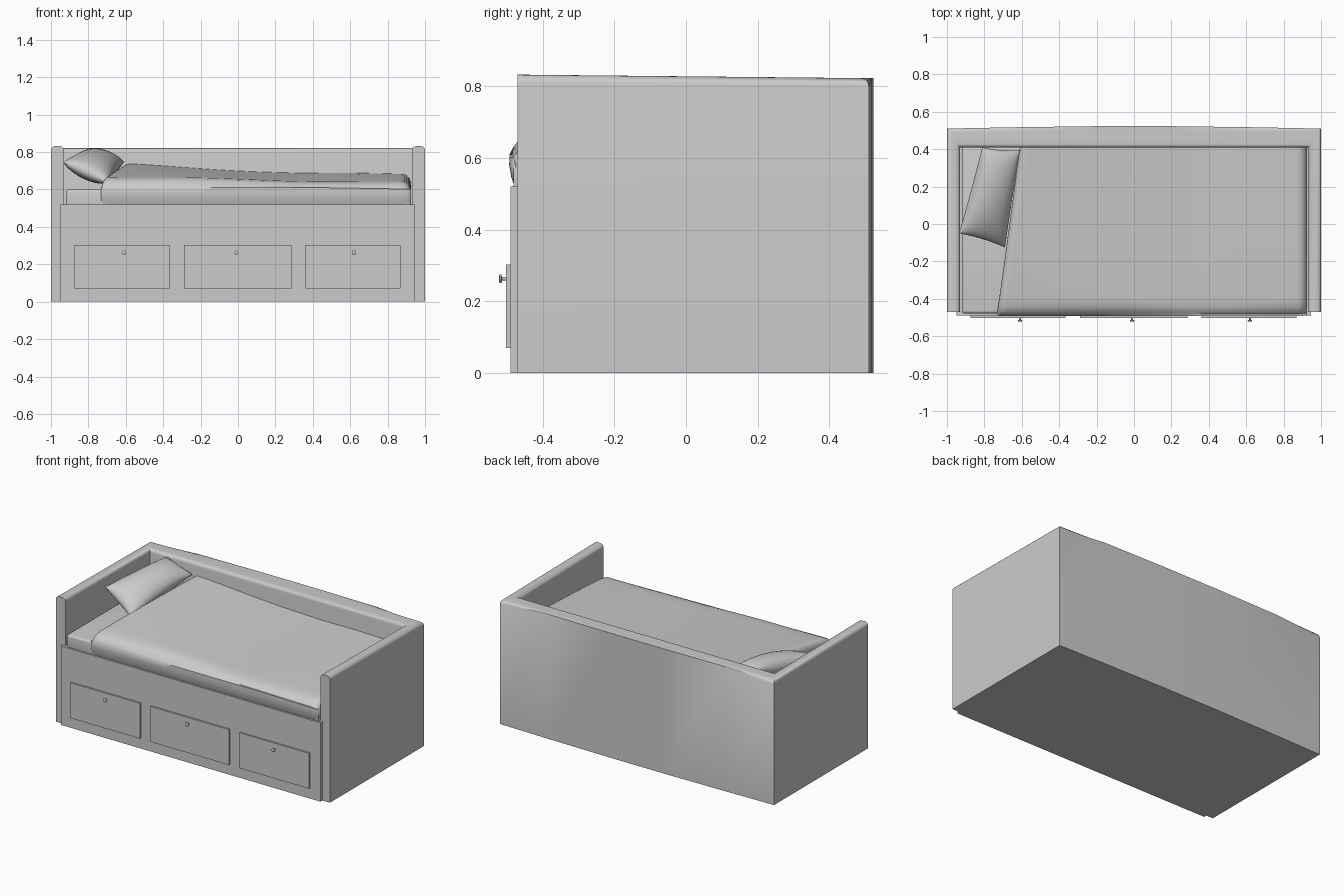
import bpy, bmesh, math
from mathutils import Vector

if "Cube" in bpy.data.objects:
    bpy.data.objects.remove(bpy.data.objects["Cube"])


def finish(name, bm, smooth=False):
    bmesh.ops.recalc_face_normals(bm, faces=bm.faces)
    me = bpy.data.meshes.new(name)
    bm.to_mesh(me)
    bm.free()
    ob = bpy.data.objects.new(name, me)
    bpy.context.collection.objects.link(ob)
    if smooth:
        bpy.ops.object.select_all(action='DESELECT')
        ob.select_set(True)
        bpy.context.view_layer.objects.active = ob
        bpy.ops.object.shade_smooth_by_angle(angle=math.radians(40))
    return ob


def box(name, x0, x1, y0, y1, z0, z1, bevel=0):
    bm = bmesh.new()
    bmesh.ops.create_cube(bm, size=1)
    for v in bm.verts:
        v.co = ((x0 + x1) / 2 + v.co.x * (x1 - x0),
                (y0 + y1) / 2 + v.co.y * (y1 - y0),
                (z0 + z1) / 2 + v.co.z * (z1 - z0))
    if bevel:
        bmesh.ops.bevel(bm, geom=bm.edges[:], offset=bevel, segments=4,
                        profile=0.5, affect='EDGES')
    return finish(name, bm, bevel > 0)


def add_grid(bm, rows):
    vs = [[bm.verts.new(p) for p in r] for r in rows]
    for a, b in zip(vs, vs[1:]):
        for i in range(len(a) - 1):
            bm.faces.new((a[i], b[i], b[i + 1], a[i + 1]))


def lerp(a, b, t):
    return a + (b - a) * t


# U-shaped surround: two end panels and a slightly bowed back, top edges rounded
outline = [(-1, -.47), (-.93, -.47), (-.93, .41), (.93, .41), (.93, -.47), (1, -.47),
           (1, .51), (.65, .517), (.2, .523), (-.2, .523), (-.65, .517), (-1, .51)]
bm = bmesh.new()
base = bm.faces.new([bm.verts.new((x, y, 0)) for x, y in outline])
ext = bmesh.ops.extrude_face_region(bm, geom=[base])
for v in ext['geom']:
    if isinstance(v, bmesh.types.BMVert):
        v.co.z = 0.822 if v.co.y > 0 else 0.832
rim = [e for e in bm.edges if all(v.co.z > .5 for v in e.verts)
       and not all(v.co.y < -.4 for v in e.verts)]
bmesh.ops.bevel(bm, geom=rim, offset=.024, segments=5, profile=.5, affect='EDGES')
finish("bed_surround", bm, True)

# Base, front panel and mattress
box("bed_base", -.94, .94, -.475, .42, 0, .52)
box("front_panel", -.95, .945, -.49, -.47, 0, .52)
box("mattress", -.92, .925, -.478, .415, .50, .60, .015)

# Drawer fronts with round knobs
for i, (x0, x1, kx) in enumerate([(-.875, -.365, -.61), (-.29, .285, -.01), (.36, .87, .62)]):
    box(f"drawer_front_{i + 1}", x0, x1, -.502, -.488, .07, .303)
    bm = bmesh.new()
    prof = [(0, -.5), (.005, -.5), (.005, -.513), (.012, -.515), (.012, -.519), (.006, -.522), (0, -.522)]
    n = 16
    add_grid(bm, [[(kx + r * math.cos(2 * math.pi * k / n), y,
                    .263 + r * math.sin(2 * math.pi * k / n)) for r, y in prof]
                  for k in range(n + 1)])
    bmesh.ops.remove_doubles(bm, verts=bm.verts, dist=1e-5)
    finish(f"drawer_knob_{i + 1}", bm, True)


# Duvet: soft sheet hanging over the front, rising to the back, slanted left edge
def duvet_point(s, j, ny=20):
    end = 0
    front = [(-.476, .515), (-.487, .545), (-.493, .58), (-.492, .61)]
    edge = .66 - .028 * s
    if j < len(front):
        y, z = front[j]
        z = min(z, edge - .03)
        back = 0
    else:
        t = (j - len(front)) / (ny - len(front))
        y = lerp(-.482, .412, t ** 1.5)
        back = lerp(.735, .685, min(1, s * 1.6))
        z = edge + (back - edge) * (t ** 1.5) ** .8 - .03 * max(0, 1 - t * 5) ** 2
    z += .004 * math.sin(9 * s + 3 * y) * (j > 5)
    xl = lerp(-.73, -.61, (y + .47) / .88)
    x = lerp(xl, .925, s)
    # round off both ends
    for d, r in ((x - xl, .03), (.925 - x, .05)):
        k = max(0, 1 - d / r)
        drop = 1 - math.sqrt(max(0, 1 - k * k))
        if j >= len(front):
            z -= drop * (.04 if r < .04 else .05)
        y += drop * .012 if j < 6 else 0
    return (x, y, z)


stops = [0, .001, .004, .009, .016] + [.03 + .93 * i / 28 for i in range(29)] + \
        [.97, .978, .985, .991, .996, .999, 1]
rows = [[duvet_point(s, j) for j in range(21)] for s in stops]
# tuck both ends down into the mattress
rows.insert(0, [(x, y, min(z, .59)) for x, y, z in rows[0]])
rows.append([(x, y, .515) for x, y, z in rows[-1]])
bm = bmesh.new()
add_grid(bm, rows)
finish("duvet", bm, True)

# Pillow: two puffed sheets over a tilted four-corner patch
A, B = Vector((-.935, -.05, .745)), Vector((-.69, -.125, .635))
C, D = Vector((-.61, .395, .745)), Vector((-.81, .41, .80))
normal = (B - A).cross(D - A).normalized()
bm = bmesh.new()
N = 18
for side in (1, -1):
    sheet = []
    for i in range(N + 1):
        row = []
        for j in range(N + 1):
            u, v = -math.cos(math.pi * i / N), -math.cos(math.pi * j / N)
            # pinch edges inward between the corners
            pu = u * (1 - .05 * (1 - v * v))
            pv = v * (1 - .03 * (1 - u * u))
            a, b = (pu + 1) / 2, (pv + 1) / 2
            p = A.lerp(B, a).lerp(D.lerp(C, a), b)
            puff = max(0, (1 - u * u) * (1 - v * v)) ** .45
            row.append(p + normal * side * .075 * puff)
        sheet.append(row)
    add_grid(bm, sheet)
bmesh.ops.remove_doubles(bm, verts=bm.verts, dist=1e-4)
finish("pillow", bm, True)
